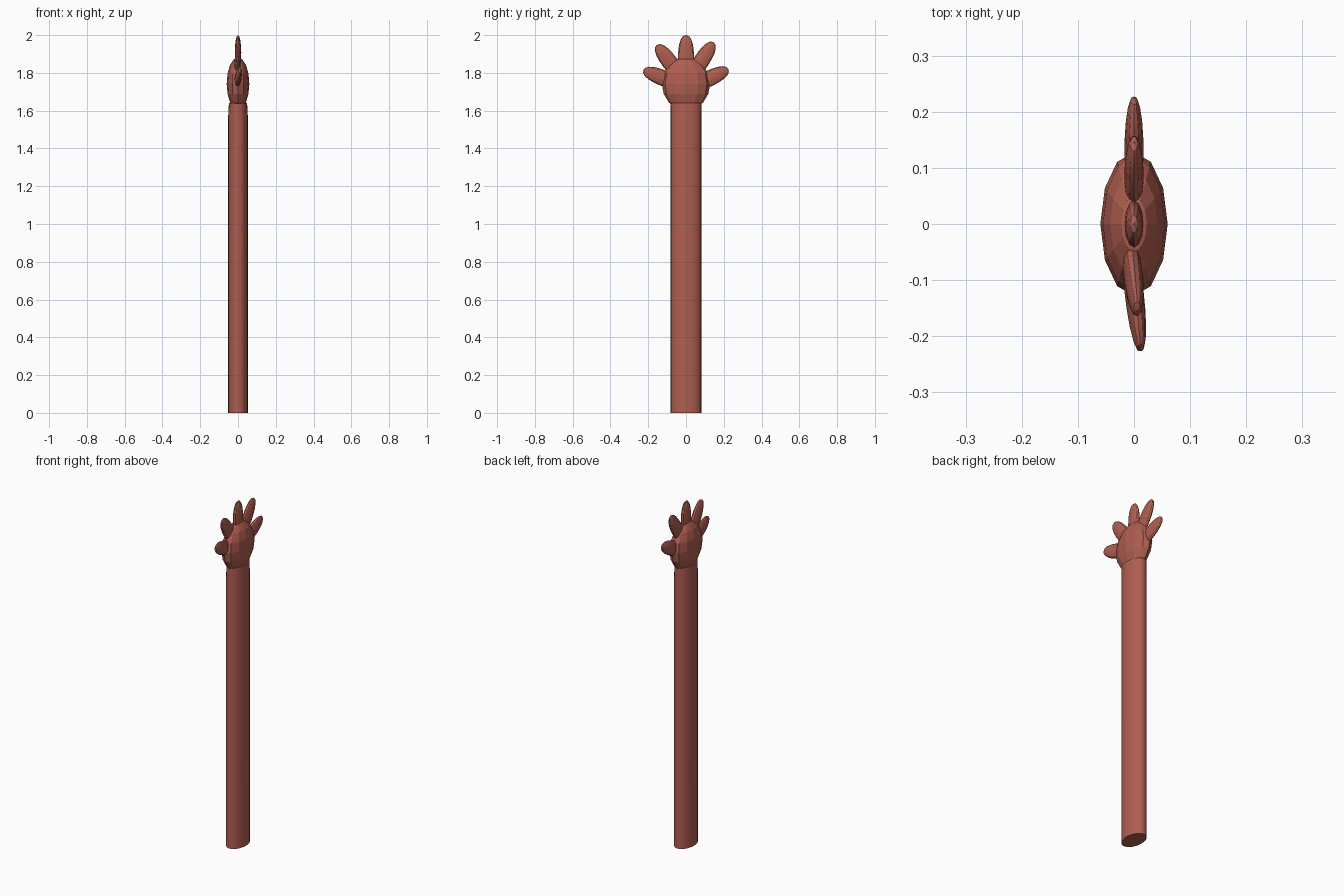
import bpy, bmesh, math
from mathutils import Vector, Matrix

if "Cube" in bpy.data.objects:
    bpy.data.objects.remove(bpy.data.objects["Cube"])

skin = bpy.data.materials.new("reddish_brown")
skin.diffuse_color = (0.43, 0.112, 0.08, 1)
skin.use_nodes = True
skin.node_tree.nodes["Principled BSDF"].inputs["Base Color"].default_value = skin.diffuse_color


def lathe(name, profile, rx, ry, sides, matrix=Matrix(), smooth=None):
    """Closed elliptical body from (scale_x, scale_y, z) rings."""
    bm = bmesh.new()
    rings = []
    for sx, sy, z in profile:
        ring = []
        for i in range(sides):
            a = 2 * math.pi * i / sides
            co = Vector((rx * sx * math.cos(a), ry * sy * math.sin(a), z))
            ring.append(bm.verts.new(matrix @ co))
        rings.append(ring)
    for lo, hi in zip(rings, rings[1:]):
        for i in range(sides):
            j = (i + 1) % sides
            bm.faces.new((lo[i], lo[j], hi[j], hi[i]))
    bm.faces.new(rings[0][::-1])
    bm.faces.new(rings[-1])
    bmesh.ops.remove_doubles(bm, verts=bm.verts, dist=1e-5)
    bmesh.ops.recalc_face_normals(bm, faces=bm.faces)
    mesh = bpy.data.meshes.new(name)
    bm.to_mesh(mesh)
    bm.free()
    mesh.materials.append(skin)
    obj = bpy.data.objects.new(name, mesh)
    bpy.context.collection.objects.link(obj)
    if smooth:
        bpy.ops.object.select_all(action='DESELECT')
        obj.select_set(True)
        bpy.context.view_layer.objects.active = obj
        bpy.ops.object.shade_smooth_by_angle(angle=math.radians(smooth))
    return obj


def rounded(half, power, steps):
    """Rounded profile running from -half to +half."""
    rows = []
    for k in range(steps + 1):
        t = -math.cos(math.pi * k / steps)
        r = max(0.0005, (1 - min(1, abs(t)) ** power) ** (1 / power))
        rows.append((r, r, half * t))
    return rows


# Forearm, narrowing slightly at the wrist
lathe("forearm", [(1, 1, 0), (1, 1, 1.57), (0.93, 1, 1.64)],
      0.052, 0.081, 24, smooth=25)

# Palm: faceted flattened ball
lathe("palm", rounded(0.14, 2, 8), 0.06, 0.128, 12,
      Matrix.Translation((0, 0, 1.742)))

# Fingers: name, tip (x, y, z), lean from vertical towards y, sideways lean
fingers = [
    ("middle_finger", (0, 0, 2.0), 0, 0),
    ("upper_back_finger", (0, 0.146, 1.962), 33, 0),
    ("lower_back_finger", (0, 0.225, 1.82), 64, 0),
    ("upper_front_finger", (0.006, -0.155, 1.948), -37, 4),
    ("lower_front_finger", (0.012, -0.226, 1.815), -68, 6),
]
HALF = 0.115
for name, tip, lean, side in fingers:
    turn = (Matrix.Rotation(math.radians(-lean), 4, 'X')
            @ Matrix.Rotation(math.radians(side), 4, 'Y'))
    centre = Vector(tip) - turn @ Vector((0, 0, HALF))
    lathe(name, rounded(HALF, 2.3, 10), 0.017, 0.042, 12,
          Matrix.Translation(centre) @ turn, smooth=30)
